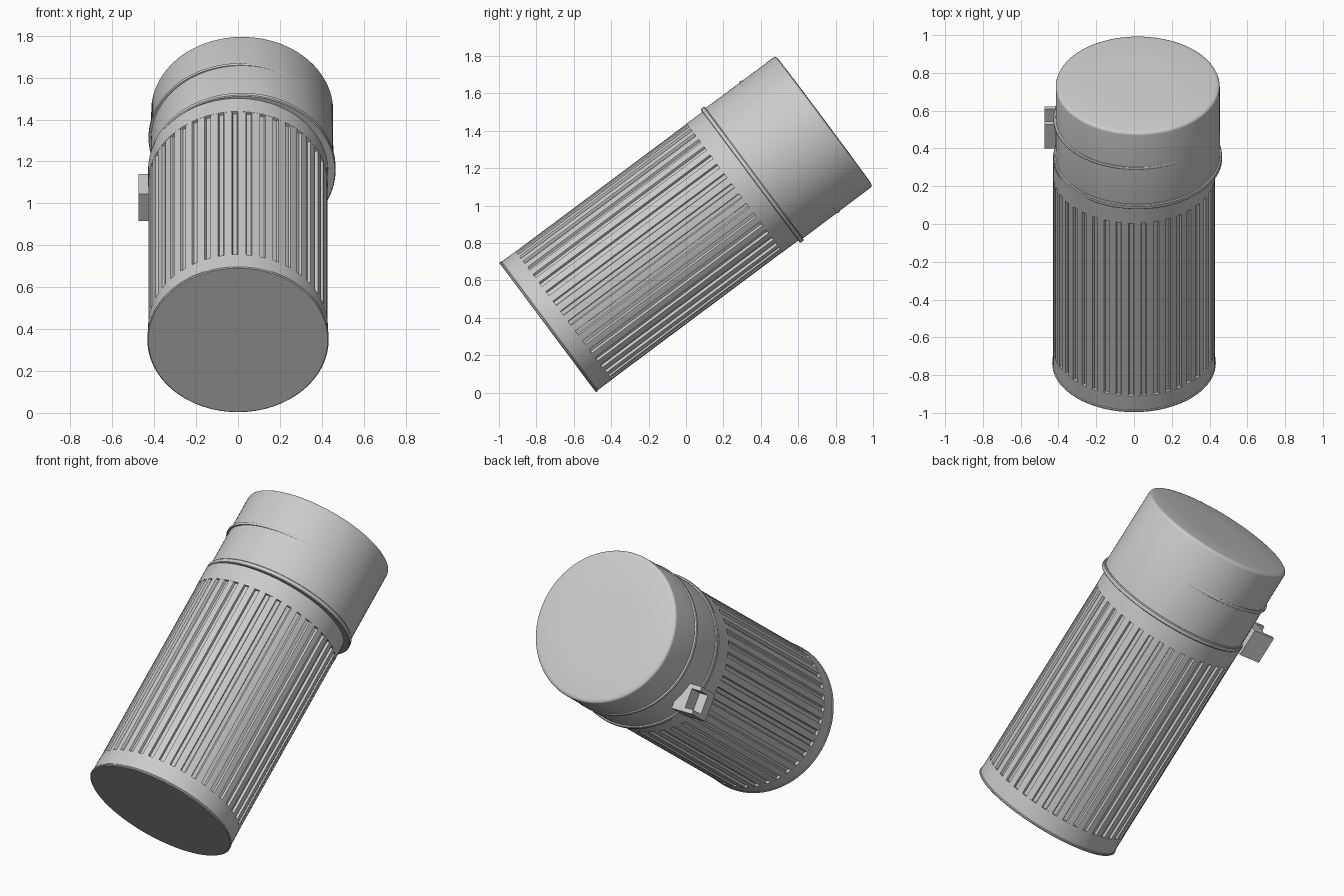
import bpy, bmesh, math
from mathutils import Matrix

if "Cube" in bpy.data.objects:
    bpy.data.objects.remove(bpy.data.objects["Cube"])

# Tilted frame: local z runs along the canister axis
TILT = Matrix.Translation((0, -0.74, 0.348)) @ Matrix.Rotation(-math.atan2(0.801, 0.598), 4, 'X')

grey = bpy.data.materials.new("light_grey_metal")
grey.diffuse_color = (0.6, 0.6, 0.6, 1)
grey.use_nodes = True
grey.node_tree.nodes["Principled BSDF"].inputs["Base Color"].default_value = grey.diffuse_color


def finish(name, bm, angle=35):
    bmesh.ops.recalc_face_normals(bm, faces=bm.faces)
    mesh = bpy.data.meshes.new(name)
    bm.to_mesh(mesh)
    bm.free()
    mesh.materials.append(grey)
    ob = bpy.data.objects.new(name, mesh)
    bpy.context.collection.objects.link(ob)
    ob.matrix_world = TILT
    bpy.ops.object.select_all(action='DESELECT')
    ob.select_set(True)
    bpy.context.view_layer.objects.active = ob
    bpy.ops.object.shade_smooth_by_angle(angle=math.radians(angle))
    return ob


def stack(name, loops):
    """Join closed loops of points into a capped solid."""
    bm = bmesh.new()
    rings = [[bm.verts.new(p) for p in loop] for loop in loops]
    n = len(rings[0])
    for a, b in zip(rings, rings[1:]):
        for i in range(n):
            j = (i + 1) % n
            bm.faces.new((a[i], a[j], b[j], b[i]))
    bm.faces.new(rings[0][::-1])
    bm.faces.new(rings[-1])
    return finish(name, bm)


def lathe(name, profile, x=0.0, n=96):
    circle = [(math.cos(2 * math.pi * i / n), math.sin(2 * math.pi * i / n)) for i in range(n)]
    return stack(name, [[(x + r * c, r * s, z) for c, s in circle] for r, z in profile])


# Base band with a fine rolled lip
lathe("base_band", [(0.428, 0), (0.433, 0.004), (0.433, 0.010), (0.429, 0.014), (0.429, 0.108)])

# Fluted body: 40 ribs with recessed grooves between them
RIBS = 40
section = []
for k in range(RIBS):
    for frac, r in ((0, 0.428), (0.28, 0.4285), (0.56, 0.428), (0.62, 0.414), (0.94, 0.414)):
        a = 2 * math.pi * (k + frac) / RIBS
        section.append((r * math.cos(a), r * math.sin(a)))
stack("fluted_body", [[(x, y, z) for x, y in section] for z in (0.10, 1.255)])

# Plain collar above the flutes
lathe("collar", [(0.429, 1.248), (0.429, 1.36)])

# Lid, slightly off centre, with its rim ring and seam bead
OFF = 0.02
lathe("lid_rim", [(0.442, 1.352), (0.446, 1.356), (0.446, 1.374), (0.442, 1.379)], OFF)
lathe("lid", [(0.435, 1.36), (0.434, 1.832), (0.431, 1.840), (0.424, 1.845),
              (0.41, 1.848), (0.20, 1.850)], OFF)
lathe("lid_seam", [(0.437, 1.607), (0.439, 1.610), (0.439, 1.620), (0.437, 1.623)], 0.012)

# Latch bracket: two side walls, lower wall and floor
bm = bmesh.new()
for x0, x1, y0, y1, z0, z1 in (
        (-0.475, -0.34, 0.123, 0.148, 1.33, 1.49),
        (-0.475, -0.34, 0.258, 0.283, 1.33, 1.49),
        (-0.475, -0.34, 0.148, 0.258, 1.33, 1.40),
        (-0.42, -0.34, 0.148, 0.258, 1.40, 1.49)):
    m = Matrix.Translation(((x0 + x1) / 2, (y0 + y1) / 2, (z0 + z1) / 2))
    bmesh.ops.create_cube(bm, size=1, matrix=m @ Matrix.Diagonal((x1 - x0, y1 - y0, z1 - z0, 1)))
finish("latch", bm)
